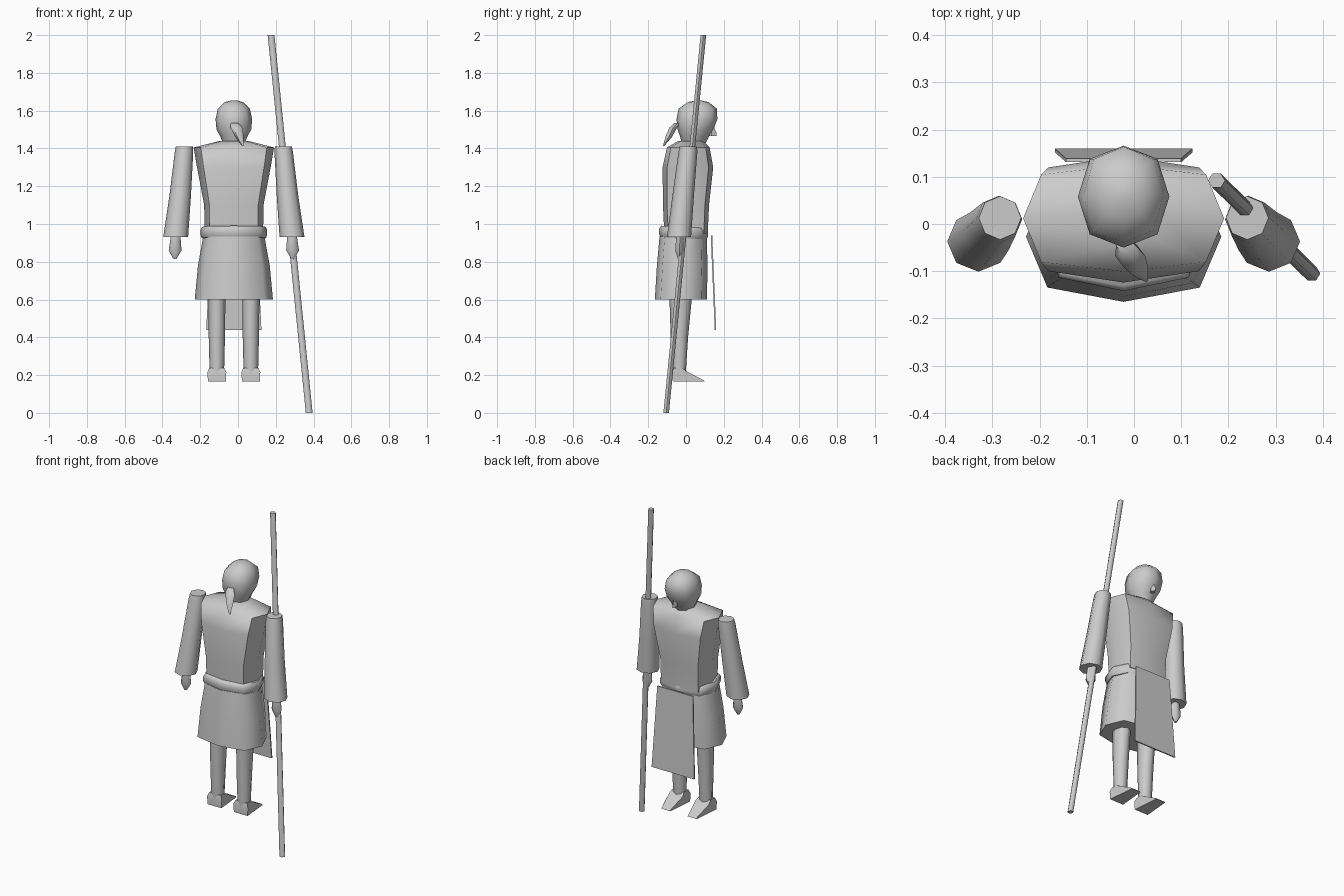
import bpy, bmesh, math

old = bpy.data.objects.get("Cube")
if old:
    bpy.data.objects.remove(old, do_unlink=True)

MID = -0.022  # centre line of the body

grey = bpy.data.materials.new("light grey")
grey.use_nodes = True
COLOUR = (0.6, 0.6, 0.6, 1)
grey.diffuse_color = COLOUR
grey.node_tree.nodes["Principled BSDF"].inputs["Base Color"].default_value = COLOUR


def finish(name, bm, angle=60):
    bmesh.ops.recalc_face_normals(bm, faces=bm.faces)
    mesh = bpy.data.meshes.new(name)
    bm.to_mesh(mesh)
    bm.free()
    mesh.materials.append(grey)
    obj = bpy.data.objects.new(name, mesh)
    bpy.context.collection.objects.link(obj)
    bpy.ops.object.select_all(action='DESELECT')
    obj.select_set(True)
    bpy.context.view_layer.objects.active = obj
    bpy.ops.object.shade_smooth_by_angle(angle=math.radians(angle))
    return obj


def loft(name, rings, sides=8, diag=0.707, tilt=0.0, angle=60):
    """Skin rings of (x, y, z, x radius, y radius); diag squares the corners."""
    bm = bmesh.new()
    loops = []
    power = math.log(diag) / math.log(math.sqrt(0.5))
    for cx, cy, z, rx, ry in rings:
        loop = []
        for i in range(sides):
            a = math.tau * i / sides
            c, s = math.cos(a), math.sin(a)
            px = math.copysign(abs(c) ** power, c) * rx
            py = math.copysign(abs(s) ** power, s) * ry
            loop.append(bm.verts.new((cx + px, cy + py, z - tilt * py)))
        loops.append(loop)
    for low, high in zip(loops, loops[1:]):
        for i in range(sides):
            j = (i + 1) % sides
            bm.faces.new((low[i], low[j], high[j], high[i]))
    bm.faces.new(loops[0])
    bm.faces.new(loops[-1])
    return finish(name, bm, angle)


# Torso with sloping shoulders
loft("torso", [
    (MID, 0.0, 0.95, 0.155, 0.115),
    (MID, 0.0, 1.10, 0.157, 0.122),
    (MID, 0.01, 1.30, 0.195, 0.134),
    (MID, 0.012, 1.405, 0.213, 0.113),
    (MID, 0.025, 1.44, 0.075, 0.065),
], diag=0.82)

# Tilted belt and flared skirt
loft("belt", [
    (MID, -0.013, 0.925, 0.17, 0.122),
    (MID, -0.013, 0.94, 0.176, 0.129),
    (MID, -0.013, 0.97, 0.176, 0.129),
    (MID, -0.013, 0.985, 0.168, 0.118),
], diag=0.78, tilt=0.05)
loft("skirt", [
    (MID, -0.027, 0.60, 0.207, 0.138),
    (MID, -0.02, 0.78, 0.19, 0.134),
    (MID, -0.015, 0.935, 0.162, 0.125),
], diag=0.78)

# Hanging panel
bm = bmesh.new()
corners = []
for y in (-0.004, 0.004):
    corners.append([bm.verts.new((MID + w, py + y, z)) for w, py, z in (
        (-0.146, 0.156, 0.44), (0.146, 0.156, 0.44),
        (0.122, 0.135, 0.94), (-0.122, 0.135, 0.94))])
back, front = corners
bm.faces.new(back)
bm.faces.new(front)
for i in range(4):
    j = (i + 1) % 4
    bm.faces.new((back[i], back[j], front[j], front[i]))
finish("hanging_panel", bm, 30)

# Neck and head
loft("head", [
    (MID, 0.04, 1.42, 0.055, 0.06),
    (MID, 0.045, 1.46, 0.07, 0.075),
    (MID, 0.05, 1.50, 0.092, 0.095),
    (MID, 0.058, 1.555, 0.097, 0.108),
    (MID, 0.062, 1.61, 0.085, 0.102),
    (MID, 0.065, 1.645, 0.05, 0.055),
    (MID, 0.065, 1.655, 0.012, 0.012),
], diag=0.74)
loft("nose", [
    (MID, 0.135, 1.465, 0.012, 0.028),
    (MID, 0.135, 1.485, 0.012, 0.026),
    (MID, 0.135, 1.52, 0.004, 0.01),
], sides=4, angle=30)

# Ponytail
loft("ponytail", [
    (0.026, -0.119, 1.412, 0.004, 0.004),
    (0.008, -0.092, 1.46, 0.022, 0.02),
    (-0.008, -0.068, 1.51, 0.032, 0.024),
    (-0.018, -0.045, 1.535, 0.02, 0.018),
], sides=6)

# Arms, hands, legs and shoes on both sides
for side, label in ((1, "left"), (-1, "right")):
    def at(offset):
        return MID + side * offset

    loft(label + "_sleeve", [
        (at(0.308), -0.037, 0.93, 0.066, 0.064),
        (at(0.284), -0.015, 1.15, 0.057, 0.057),
        (at(0.264), 0.01, 1.38, 0.049, 0.05),
        (at(0.262), 0.013, 1.41, 0.045, 0.046),
    ])
    loft(label + "_hand", [
        (at(0.312), -0.036, 0.815, 0.008, 0.008),
        (at(0.311), -0.034, 0.86, 0.034, 0.027),
        (at(0.308), -0.032, 0.94, 0.025, 0.022),
    ], sides=6)
    loft(label + "_leg", [
        (at(0.09), -0.037, 0.20, 0.038, 0.035),
        (at(0.09), -0.035, 0.40, 0.043, 0.046),
        (at(0.09), -0.027, 0.65, 0.046, 0.062),
    ])

    # Wedge shoe: side profile of (y, z, half width)
    bm = bmesh.new()
    profile = ((-0.07, 0.165, 0.047), (0.10, 0.165, 0.032), (0.095, 0.172, 0.03),
               (0.0, 0.222, 0.046), (-0.02, 0.238, 0.04), (-0.065, 0.238, 0.04),
               (-0.072, 0.215, 0.05))
    sides = [[bm.verts.new((at(0.09) + s * w, y, z)) for y, z, w in profile]
             for s in (-1, 1)]
    for loop in sides:
        bm.faces.new(loop)
    for i in range(len(profile)):
        j = (i + 1) % len(profile)
        bm.faces.new((sides[0][i], sides[0][j], sides[1][j], sides[1][i]))
    finish(label + "_shoe", bm, 35)

# Long staff
loft("staff", [
    (0.377, -0.105, 0.0, 0.018, 0.017),
    (0.175, 0.092, 2.0, 0.018, 0.017),
], sides=6)
